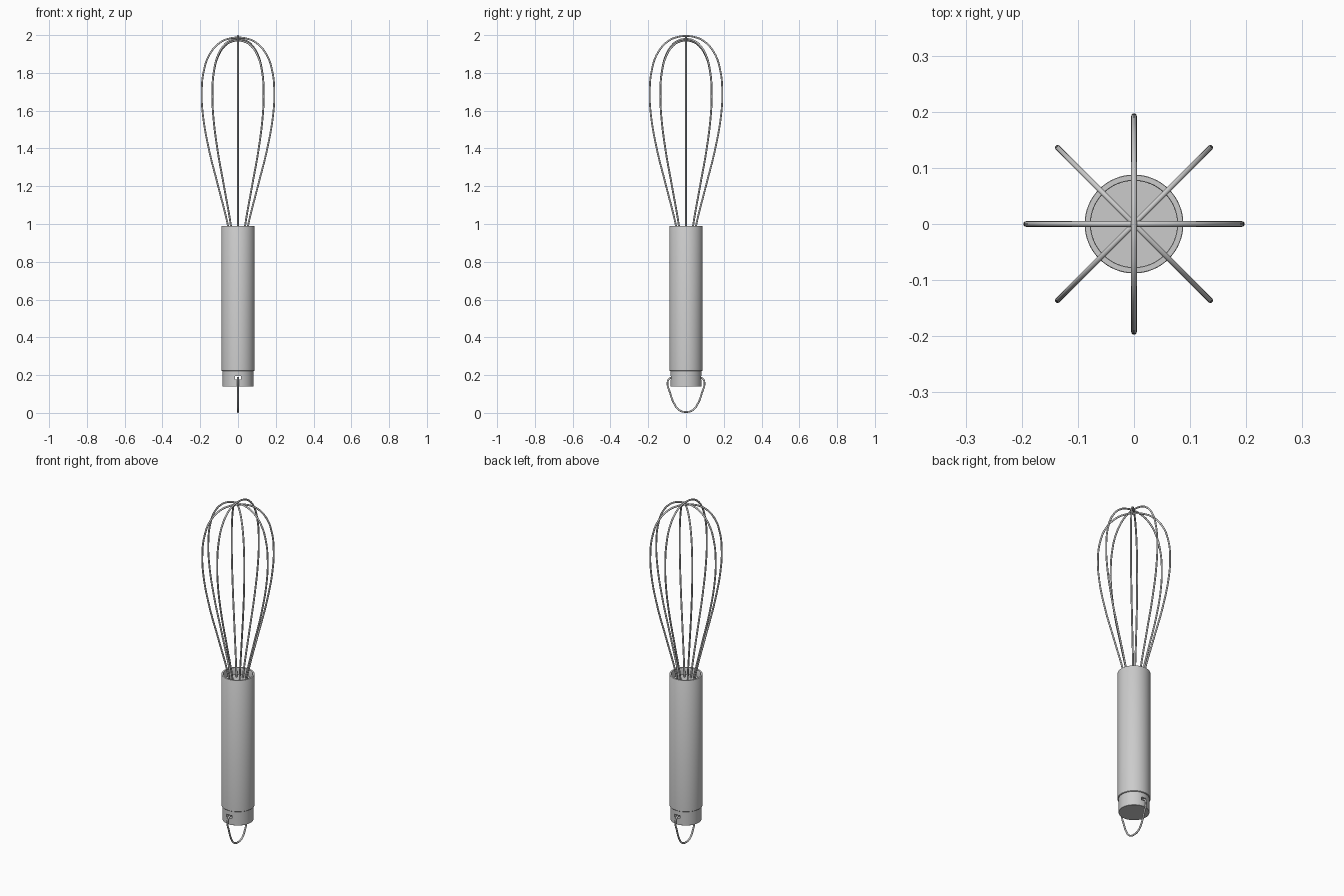
import bpy, bmesh, math

if "Cube" in bpy.data.objects:
    bpy.data.objects.remove(bpy.data.objects["Cube"])

WIRE = 0.005


def smooth(obj):
    bpy.ops.object.select_all(action='DESELECT')
    obj.select_set(True)
    bpy.context.view_layer.objects.active = obj
    bpy.ops.object.shade_smooth_by_angle(angle=math.radians(35))


def lathe(name, profile, steps=64):
    """Spin an (r, z) profile around the z axis."""
    bm = bmesh.new()
    verts = [bm.verts.new((r, 0, z)) for r, z in profile]
    edges = [bm.edges.new(p) for p in zip(verts, verts[1:])]
    bmesh.ops.spin(bm, geom=verts + edges, cent=(0, 0, 0), axis=(0, 0, 1),
                   angle=2 * math.pi, steps=steps)
    bmesh.ops.remove_doubles(bm, verts=bm.verts, dist=1e-5)
    bmesh.ops.recalc_face_normals(bm, faces=bm.faces)
    mesh = bpy.data.meshes.new(name)
    bm.to_mesh(mesh)
    bm.free()
    obj = bpy.data.objects.new(name, mesh)
    bpy.context.collection.objects.link(obj)
    smooth(obj)
    return obj


def wire_loop(name, half, angle):
    """Smooth round wire mirrored from half an (r, z) outline ending at r = 0."""
    pts = half + [(-r, z) for r, z in reversed(half[:-1])]
    curve = bpy.data.curves.new(name, 'CURVE')
    curve.dimensions = '3D'
    curve.bevel_depth = WIRE
    curve.bevel_resolution = 3
    curve.use_fill_caps = True
    spline = curve.splines.new('BEZIER')
    spline.resolution_u = 10
    spline.bezier_points.add(len(pts) - 1)
    for bp, (r, z) in zip(spline.bezier_points, pts):
        bp.co = (r * math.cos(angle), r * math.sin(angle), z)
        bp.handle_left_type = bp.handle_right_type = 'AUTO'
    obj = bpy.data.objects.new(name, curve)
    bpy.context.collection.objects.link(obj)


# Handle tube with a recessed top
lathe("handle", [(0, 0.222), (0.086, 0.222), (0.088, 0.224), (0.088, 0.988),
                 (0.087, 0.99), (0.078, 0.99), (0.077, 0.988),
                 (0.077, 0.95), (0, 0.95)])

# End cap, pierced front to back for the hanging loop
cap = lathe("end_cap", [(0, 0.14), (0.081, 0.14), (0.082, 0.141),
                        (0.082, 0.224), (0, 0.224)])
bpy.ops.mesh.primitive_cube_add(size=1, location=(0, 0, 0.186))
cutter = bpy.context.object
cutter.name = "loop_hole_cutter"
cutter.scale = (0.034, 0.4, 0.018)
cutter.hide_render = True
cutter.hide_set(True)
cut = cap.modifiers.new("loop_hole", 'BOOLEAN')
cut.object = cutter
cut.operation = 'DIFFERENCE'
cut.solver = 'EXACT'

# Hanging loop in the y-z plane
wire_loop("hanging_loop", [(0.06, 0.186), (0.084, 0.184), (0.097, 0.165),
                           (0.084, 0.105), (0.062, 0.048), (0.035, 0.014),
                           (0, WIRE)], math.pi / 2)

# Four balloon wires, stacked slightly so they cross at the tip
balloon = [(0.045, 0.945), (0.055, 1.0), (0.105, 1.2), (0.155, 1.4),
           (0.186, 1.58), (0.192, 1.7), (0.182, 1.81), (0.15, 1.905),
           (0.095, 1.968), (0.045, 1.99), (0, 1.995)]
for i, drop in enumerate((0.008, 0.016, 0.0, 0.024)):
    half = [(r, z - drop * max(0, (z - 1.6) / 0.395)) for r, z in balloon]
    wire_loop(f"balloon_wire_{i + 1}", half, i * math.pi / 4)
